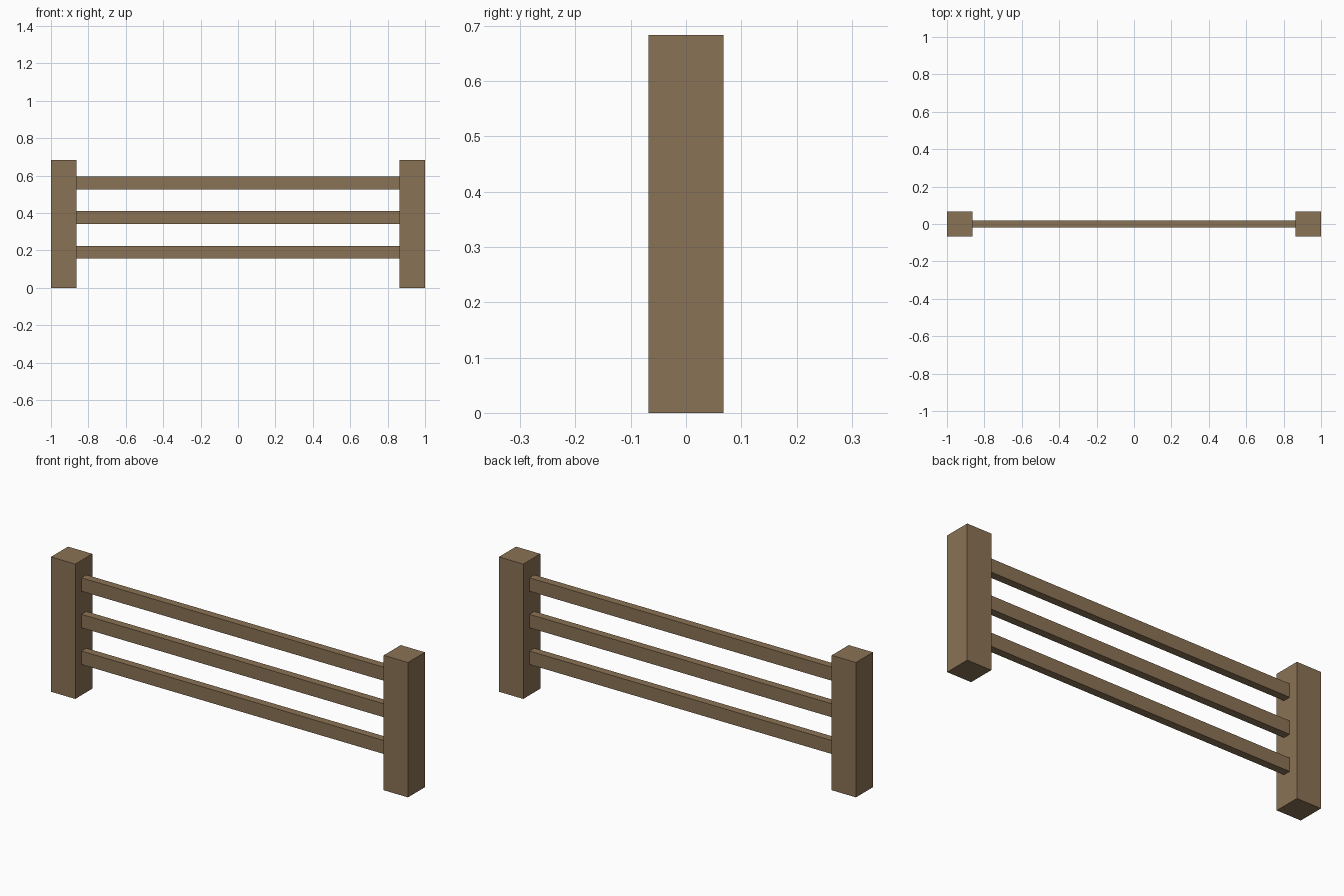
import bpy

default = bpy.data.objects.get("Cube")
if default:
    bpy.data.objects.remove(default, do_unlink=True)

# Single wood colour
wood = bpy.data.materials.new("brown_wood")
wood.use_nodes = True
colour = (0.255, 0.17, 0.09, 1)
wood.diffuse_color = colour
bsdf = next(n for n in wood.node_tree.nodes if n.type == 'BSDF_PRINCIPLED')
bsdf.inputs["Base Color"].default_value = colour
bsdf.inputs["Roughness"].default_value = 0.9


def box(name, centre, size):
    bpy.ops.mesh.primitive_cube_add(size=1, location=centre)
    obj = bpy.context.object
    obj.name = name
    obj.scale = size
    bpy.ops.object.transform_apply(location=False, rotation=False, scale=True)
    obj.data.materials.append(wood)
    return obj


POST = 0.136
HEIGHT = 0.683
SPAN = 2 - 2 * POST

# Square end posts
for name, side in (("left_post", 1), ("right_post", -1)):
    box(name, (side * (1 - POST / 2), 0, HEIGHT / 2), (POST, POST, HEIGHT))

# Three rails between the posts
for name, z in (("lower_rail", 0.19), ("middle_rail", 0.376), ("upper_rail", 0.561)):
    box(name, (0, 0, z), (SPAN, 0.039, 0.068))
